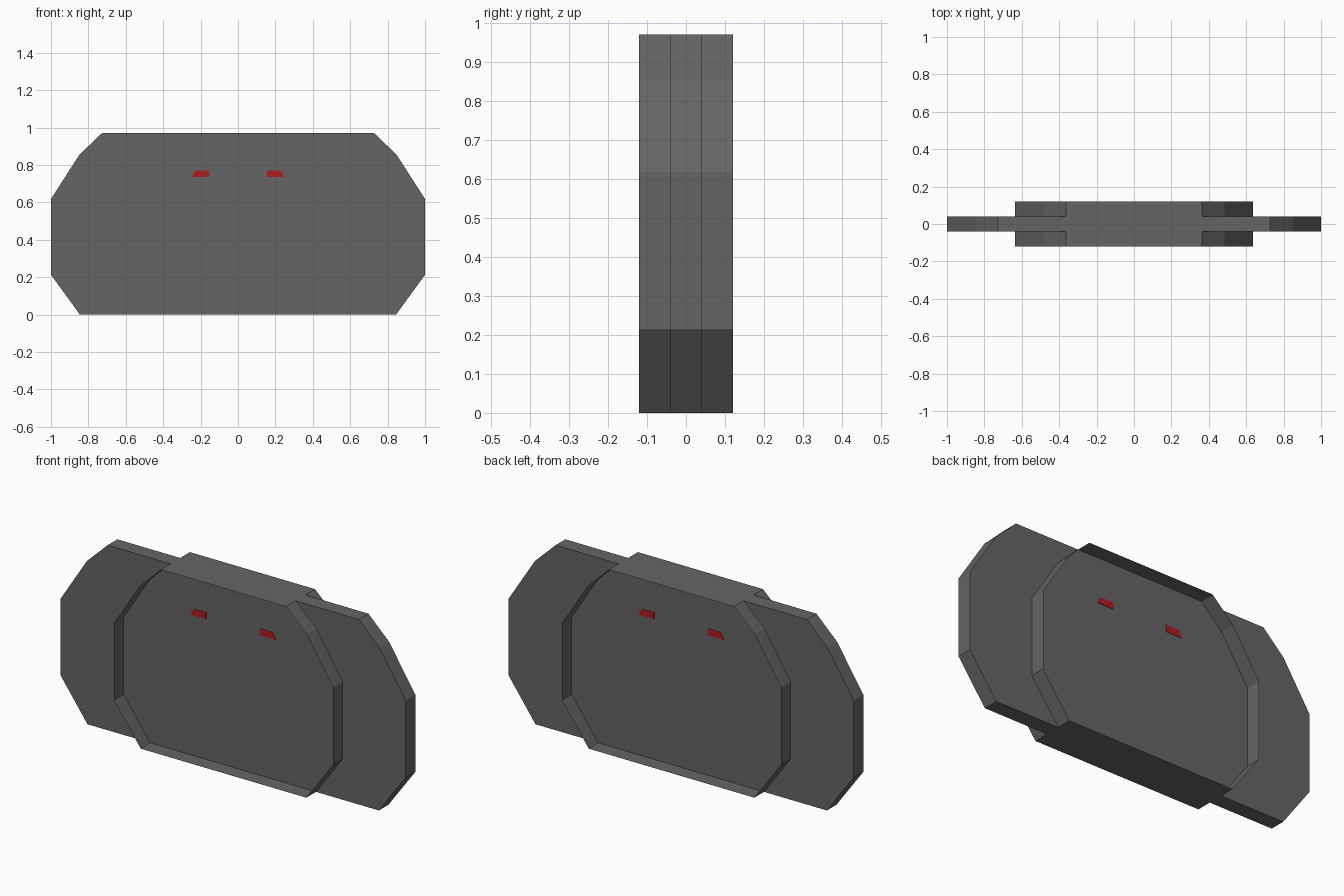
import bpy, bmesh

if "Cube" in bpy.data.objects:
    bpy.data.objects.remove(bpy.data.objects["Cube"])


def material(name, color):
    m = bpy.data.materials.new(name)
    m.diffuse_color = (*color, 1)
    m.use_nodes = True
    m.node_tree.nodes["Principled BSDF"].inputs["Base Color"].default_value = m.diffuse_color
    return m


grey = material("dark_grey", (0.13, 0.13, 0.13))
red = material("red", (0.45, 0.012, 0.012))

# Half outline shared by panel and collars: (inset from the widest point, z)
OUTLINE = [(0.155, 0.0), (0.0, 0.213), (0.0, 0.618), (0.152, 0.855), (0.272, 0.97)]


def outline(half_width):
    right = [(half_width - inset, z) for inset, z in OUTLINE]
    return right + [(-x, z) for x, z in reversed(right)]


def extrude(name, profile, y0, y1, mat, caps=True):
    """Extrude an x/z profile from y0 to y1, optionally left open at both ends."""
    bm = bmesh.new()
    a = [bm.verts.new((x, y0, z)) for x, z in profile]
    b = [bm.verts.new((x, y1, z)) for x, z in profile]
    n = len(profile)
    for i in range(n):
        j = (i + 1) % n
        bm.faces.new((a[i], a[j], b[j], b[i]))
    if caps:
        bm.faces.new(a)
        bm.faces.new(b)
    bmesh.ops.recalc_face_normals(bm, faces=bm.faces)
    mesh = bpy.data.meshes.new(name)
    bm.to_mesh(mesh)
    bm.free()
    mesh.materials.append(mat)
    obj = bpy.data.objects.new(name, mesh)
    bpy.context.collection.objects.link(obj)
    return obj


# Wide central panel
extrude("wide_panel", outline(1.0), -0.04, 0.04, grey)

# Open thin-walled collars and slanted red light plates on both faces
LIGHT = [(0.155, 0.735), (0.248, 0.735), (0.228, 0.77), (0.155, 0.77)]
for side, s in (("front", -1), ("back", 1)):
    extrude(f"{side}_collar", outline(0.635), s * 0.04, s * 0.12, grey, caps=False)
    for hand, m in (("left", -1), ("right", 1)):
        extrude(f"{side}_{hand}_light", [(m * x, z) for x, z in LIGHT],
                s * 0.039, s * 0.042, red)
